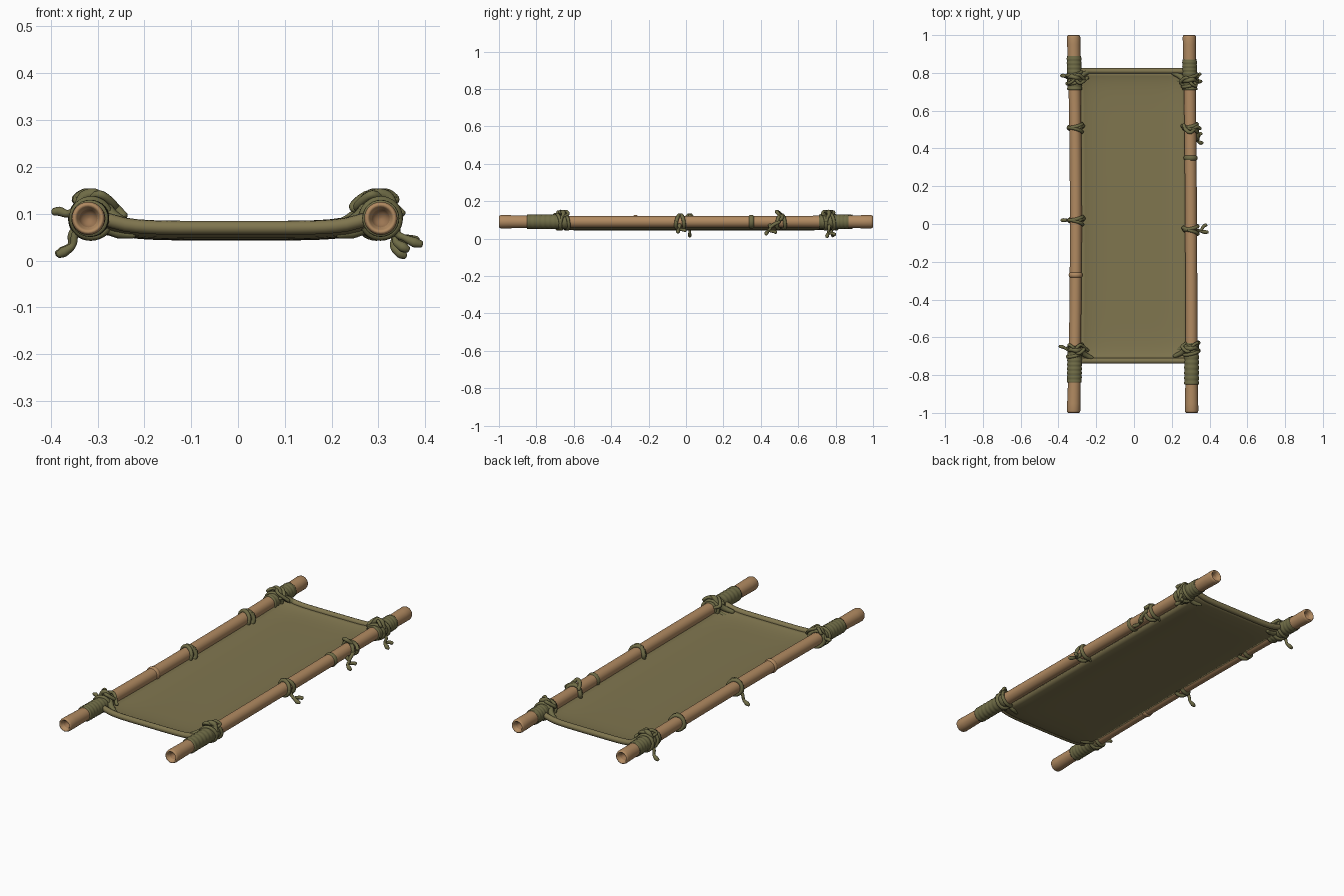
import bpy, bmesh, math
from mathutils import Vector

if "Cube" in bpy.data.objects:
    bpy.data.objects.remove(bpy.data.objects["Cube"])


def material(name, rgb):
    m = bpy.data.materials.new(name)
    m.diffuse_color = (*rgb, 1)
    m.use_nodes = True
    m.node_tree.nodes["Principled BSDF"].inputs["Base Color"].default_value = m.diffuse_color
    return m


WOOD = material("tan wood", (0.44, 0.255, 0.12))
HOLLOW = material("brown hollow", (0.33, 0.18, 0.085))
CLOTH = material("olive canvas", (0.215, 0.18, 0.078))
CORD = material("olive cord", (0.16, 0.15, 0.062))


def finish(bm, name, *mats):
    bmesh.ops.recalc_face_normals(bm, faces=bm.faces)
    for f in bm.faces:
        f.smooth = True
    me = bpy.data.meshes.new(name)
    bm.to_mesh(me)
    bm.free()
    for m in mats:
        me.materials.append(m)
    ob = bpy.data.objects.new(name, me)
    bpy.context.collection.objects.link(ob)
    return ob


def skin(bm, rings):
    """Bridge a list of equal point rings and cap the ends."""
    vs = [[bm.verts.new(p) for p in r] for r in rings]
    n = len(vs[0])
    for a, b in zip(vs, vs[1:]):
        for i in range(n):
            bm.faces.new((a[i], a[(i + 1) % n], b[(i + 1) % n], b[i]))
    bm.faces.new(vs[0][::-1])
    bm.faces.new(vs[-1])


def pole_x(s, y):
    """Slightly bowed pole centre line; s is -1 left, 1 right."""
    if s < 0:
        return -0.32 + 0.012 * (1 - y * y)
    return 0.299 - 0.006 * y + 0.003 * (1 - y * y)


PZ = 0.09


def lathe_on_pole(bm, s, profile, sides=28):
    skin(bm, [[(pole_x(s, y) + r * math.cos(2 * math.pi * i / sides), y,
                PZ + r * math.sin(2 * math.pi * i / sides)) for i in range(sides)]
              for y, r in profile])


def cord(bm, pts, radii, sub=6, sides=10):
    """Tapered round cord through points, with rounded ends."""
    p = [Vector(q) for q in pts]
    p = [2 * p[0] - p[1]] + p + [2 * p[-1] - p[-2]]
    path = []
    for k in range(len(pts) - 1):
        a, b, c, d = p[k:k + 4]
        for j in range(sub):
            t = j / sub
            q = 0.5 * (2 * b + (c - a) * t + (2 * a - 5 * b + 4 * c - d) * t * t
                       + (3 * b - a - 3 * c + d) * t ** 3)
            path.append((q, radii[k] + (radii[k + 1] - radii[k]) * t))
    path.append((Vector(pts[-1]), radii[-1]))
    rings, up = [], None
    for i, (q, r) in enumerate(path):
        tan = (path[min(i + 1, len(path) - 1)][0] - path[max(i - 1, 0)][0]).normalized()
        up = tan.orthogonal() if up is None else up - tan * up.dot(tan)
        up.normalize()
        side = tan.cross(up)
        steps = [(0, 1)]
        if i == 0:
            steps = [(-0.6, 0.35), (-0.4, 0.8), (0, 1)]
        elif i == len(path) - 1:
            steps = [(0, 1), (0.4, 0.8), (0.6, 0.35)]
        for off, k in steps:
            rings.append([q + tan * off * r + r * k * (up * math.cos(2 * math.pi * j / sides)
                         + side * math.sin(2 * math.pi * j / sides)) for j in range(sides)])
    skin(bm, rings)


def local_cord(bm, s, y, pts, radii):
    """Cord given as (outward, along, up) offsets from the pole centre."""
    cord(bm, [(pole_x(s, y) + s * a, y + b, PZ + c) for a, b, c in pts], radii)


def turn(bm, s, y, tilt=0.0, r=0.035, thick=0.009):
    """One turn of cord around the pole."""
    ang = [2 * math.pi * i / 16 for i in range(17)]
    cord(bm, [(pole_x(s, y) + r * math.cos(a), y + tilt * math.cos(a + 0.6),
               PZ + r * math.sin(a)) for a in ang], [thick] * 17, sub=2, sides=8)


# Poles with dished ends and a slim middle
half = [(0.965, 0.001), (0.968, 0.012), (0.98, 0.019), (0.994, 0.024), (1.0, 0.029),
        (0.997, 0.033), (0.988, 0.0355), (0.95, 0.035), (0.86, 0.0335), (0.6, 0.0315)]
for s, name, node in ((-1, "left_pole", -0.27), (1, "right_pole", 0.35)):
    bm = bmesh.new()
    lathe_on_pole(bm, s, [(-y, r) for y, r in half] + [(y / 10, 0.0315) for y in range(-5, 6)]
                  + half[::-1])
    for f in bm.faces:
        c = f.calc_center_median()
        rad = math.hypot(c.x - pole_x(s, c.y), c.z - PZ)
        f.material_index = 1 if abs(c.y) > 0.96 and rad < 0.02 else 0
    finish(bm, name, WOOD, HOLLOW)
    bm = bmesh.new()
    lathe_on_pole(bm, s, [(node - 0.014, 0.03), (node - 0.009, 0.035), (node, 0.037),
                          (node + 0.009, 0.035), (node + 0.014, 0.03)])
    finish(bm, name + "_node", WOOD if s < 0 else CORD)

# Canvas bed: sagging sheet with raised ends
Y0, Y1 = -0.725, 0.81


def bed_point(u, y):
    xl, xr = pole_x(-1, y) + 0.026, pole_x(1, y) - 0.026
    end = math.exp(-min(y - Y0, Y1 - y) / 0.05)
    z = 0.049 + 0.02 * abs(u) ** 6 + end * 0.018
    return (xl + (xr - xl) * (u + 1) / 2, y, z)


bm = bmesh.new()
NU, NV = 24, 60
grid = [[bm.verts.new(bed_point(2 * i / NU - 1, Y0 + (Y1 - Y0) * j / NV))
         for i in range(NU + 1)] for j in range(NV + 1)]
for j in range(NV):
    for i in range(NU):
        bm.faces.new((grid[j][i], grid[j][i + 1], grid[j + 1][i + 1], grid[j + 1][i]))
bed = finish(bm, "canvas_bed", CLOTH)
mod = bed.modifiers.new("thickness", "SOLIDIFY")
mod.thickness, mod.offset = 0.012, 0

# Rolled hems across both ends
for y, name in ((Y0, "front_hem"), (Y1, "back_hem")):
    bm = bmesh.new()
    pts = [bed_point(i / 6 - 1, y) for i in range(13)]
    cord(bm, [(a, b, c + 0.003) for a, b, c in pts], [0.015] * 13, sub=2)
    finish(bm, name, CLOTH)

# Wrapped sleeves near the pole ends
for s, a, b, name in ((-1, -0.84, -0.66, "front_left"), (1, -0.85, -0.63, "front_right"),
                      (-1, 0.71, 0.89, "back_left"), (1, 0.71, 0.87, "back_right")):
    bm = bmesh.new()
    n = 40
    lathe_on_pole(bm, s, [(a, 0.031)] + [
        (a + (b - a) * i / n, 0.0385 + 0.0012 * math.sin(i * 1.25)) for i in range(n + 1)]
        + [(b, 0.031)])
    finish(bm, name + "_sleeve", CORD)

# Corner lashings: turns, bow loops, gathered strap to the canvas
for s, y, d, name in ((-1, -0.67, 1, "front_left"), (1, -0.66, 1, "front_right"),
                      (-1, 0.775, -1, "back_left"), (1, 0.76, -1, "back_right")):
    bm = bmesh.new()
    for k in (-0.022, 0, 0.022):
        turn(bm, s, y + k, 0.012 * (1 if k else -1), 0.039)
    local_cord(bm, s, y, [(0.03, 0, 0.025), (0.015, 0.005, 0.047), (-0.01, 0, 0.05),
                          (-0.03, 0, 0.025), (-0.05, -0.02 * d, 0.0), (-0.09, -0.04 * d, -0.018)],
               [0.008, 0.012, 0.013, 0.013, 0.015, 0.011])
    local_cord(bm, s, y, [(-0.005, 0, 0.045), (0.012, 0.02 * d, 0.056), (0.032, 0.03 * d, 0.042),
                          (0.025, 0.01 * d, 0.03)], [0.009, 0.008, 0.008, 0.007])
    local_cord(bm, s, y, [(0.0, 0, 0.045), (-0.022, -0.015 * d, 0.05), (-0.05, 0.01 * d, 0.025),
                          (-0.03, 0.03 * d, 0.015)], [0.009, 0.009, 0.009, 0.007])
    local_cord(bm, s, y, [(-0.03, 0, -0.02), (-0.06, 0, -0.03), (-0.09, -0.01 * d, -0.035)],
               [0.012, 0.013, 0.008])
    if s < 0:
        local_cord(bm, s, y, [(0.0, 0, 0.05), (-0.03, 0.03 * d, 0.045), (-0.07, 0.0, 0.005)],
                   [0.009, 0.008, 0.009])
    if y < 0 and s < 0:
        local_cord(bm, s, y, [(0.03, 0, 0.02), (0.05, 0.012, 0.01), (0.068, 0.02, 0.015),
                              (0.08, 0.022, 0.014)], [0.008, 0.008, 0.01, 0.008])
    finish(bm, name + "_lashing", CORD)

# Middle ties around the poles
for s, y, name in ((-1, 0.51, "left_back_tie"), (-1, 0.02, "left_middle_tie"),
                   (1, 0.51, "right_back_tie"), (1, -0.03, "right_middle_tie")):
    bm = bmesh.new()
    for k in (-0.012, 0.01):
        turn(bm, s, y + k, k, 0.0355, 0.01)
    local_cord(bm, s, y, [(-0.035, 0, -0.03), (-0.04, 0.01, 0.0), (-0.02, 0.0, 0.035)],
               [0.01, 0.011, 0.009])
    finish(bm, name, CORD)

# Extra loops of the right back tie
bm = bmesh.new()
local_cord(bm, 1, 0.5, [(0.02, 0, 0.035), (0, -0.015, 0.054), (-0.025, 0.0, 0.045),
                        (-0.035, 0.025, 0.025)], [0.009, 0.01, 0.01, 0.008])
local_cord(bm, 1, 0.5, [(0.01, 0, 0.038), (0.035, 0.015, 0.025), (0.052, 0.005, 0.01)],
           [0.009, 0.009, 0.009])
local_cord(bm, 1, 0.5, [(0.037, 0, 0.0), (0.04, -0.03, -0.015), (0.04, -0.05, -0.03)],
           [0.009, 0.009, 0.009])
finish(bm, "right_back_tie_loops", CORD)

# Hanging cord tails with fat knotted ends: side, y, reach, drop, drift along pole
for s, y, reach, drop, drift, name in (
        (-1, 0.775, 0.07, 0.076, 0.01, "left_back_tail"),
        (-1, 0.02, 0.075, 0.077, 0.0, "left_middle_tail"),
        (1, 0.765, 0.06, 0.080, -0.01, "right_back_tail"),
        (1, 0.45, 0.063, 0.066, -0.02, "right_tie_tail"),
        (1, -0.035, 0.088, 0.055, -0.008, "right_middle_tail")):
    bm = bmesh.new()
    local_cord(bm, s, y, [(0.025, 0, -0.018), (0.04, 0, -0.035),
                          (0.6 * reach, drift / 2, -0.75 * drop),
                          (0.85 * reach, drift, -0.93 * drop), (reach, drift, -drop)],
               [0.011, 0.008, 0.007, 0.011, 0.008])
    if s > 0:
        local_cord(bm, s, y, [(0.6 * reach, 0, -0.75 * drop), (0.75 * reach, 0.022, -0.8 * drop),
                              (0.9 * reach, 0.03, -0.85 * drop)], [0.007, 0.009, 0.009])
    finish(bm, name, CORD)
